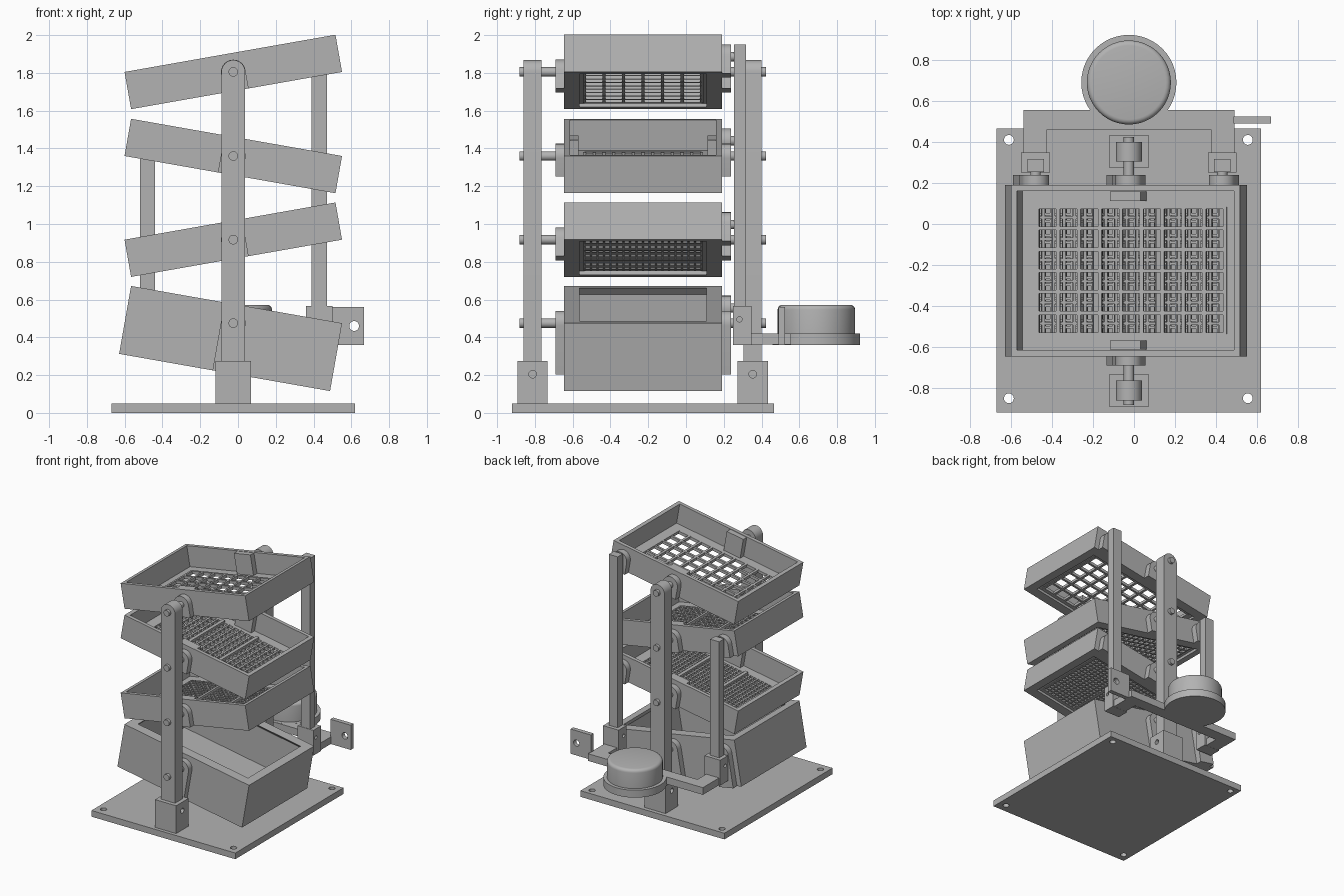
import bpy, bmesh
from math import sin, cos, pi, radians
from mathutils import Matrix, Vector

old = bpy.data.objects.get("Cube")
if old:
    bpy.data.objects.remove(old, do_unlink=True)

grey = bpy.data.materials.new("plain grey")
grey.use_nodes = True
grey.diffuse_color = (0.45, 0.45, 0.45, 1)
grey.node_tree.nodes["Principled BSDF"].inputs["Base Color"].default_value = grey.diffuse_color

PX = -0.025                      # pivot line
TY = -0.2275                     # tray centre in depth
PIVOTS = [1.805, 1.36, 0.917, 0.475]
IDENT = Matrix()


def finish(name, bm, matrix=IDENT, smooth=False):
    bmesh.ops.recalc_face_normals(bm, faces=bm.faces)
    bm.transform(matrix)
    mesh = bpy.data.meshes.new(name)
    bm.to_mesh(mesh)
    bm.free()
    mesh.materials.append(grey)
    ob = bpy.data.objects.new(name, mesh)
    bpy.context.collection.objects.link(ob)
    if smooth:
        bpy.ops.object.select_all(action='DESELECT')
        ob.select_set(True)
        bpy.context.view_layer.objects.active = ob
        bpy.ops.object.shade_smooth_by_angle(angle=radians(35))
    return ob


def add_box(bm, x0, x1, y0, y1, z0, z1):
    m = Matrix.Translation(((x0 + x1) / 2, (y0 + y1) / 2, (z0 + z1) / 2))
    bmesh.ops.create_cube(bm, size=1, matrix=m @ Matrix.Diagonal((x1 - x0, y1 - y0, z1 - z0, 1)))


def box(name, *bounds, matrix=IDENT):
    bm = bmesh.new()
    add_box(bm, *bounds)
    return finish(name, bm, matrix)


def loft(name, loops, matrix=IDENT, closed=False, smooth=False):
    """Skin a series of equal point loops; cap the ends or close the series."""
    bm = bmesh.new()
    rings = [[bm.verts.new(p) for p in loop] for loop in loops]
    n = len(rings[0])
    pairs = list(zip(rings, rings[1:]))
    if closed:
        pairs.append((rings[-1], rings[0]))
    else:
        bm.faces.new(rings[0])
        bm.faces.new(rings[-1])
    for a, b in pairs:
        for i in range(n):
            j = (i + 1) % n
            bm.faces.new((a[i], a[j], b[j], b[i]))
    return finish(name, bm, matrix, smooth)


def rect(hx, hy, z):
    return [(-hx, -hy, z), (hx, -hy, z), (hx, hy, z), (-hx, hy, z)]


def circle(r, z, n=48):
    return [(r * cos(2 * pi * i / n), r * sin(2 * pi * i / n), z) for i in range(n)]


def cylinder(name, centre, axis, r, length):
    m = Matrix.Translation(centre) @ Vector(axis).to_track_quat('Z', 'Y').to_matrix().to_4x4()
    return loft(name, [circle(r, s * length / 2, 24) for s in (-1, 1)], m, smooth=True)


def rounded_bar(name, x, r, z0, z1, y0, y1, matrix=IDENT):
    """Upright bar with a half-round top centred at z1."""
    prof = [(x - r, z0), (x + r, z0)]
    prof += [(x + r * cos(pi * i / 16), z1 + r * sin(pi * i / 16)) for i in range(17)]
    return loft(name, [[(px, y, pz) for px, pz in prof] for y in (y0, y1)], matrix, smooth=True)


def drill(ob, centre, axis, r, length=0.4):
    cutter = cylinder("cutter", centre, axis, r, length)
    cutter.hide_render = True
    mod = ob.modifiers.new("hole", 'BOOLEAN')
    mod.operation = 'DIFFERENCE'
    mod.solver = 'EXACT'
    mod.object = cutter
    bpy.context.view_layer.objects.active = ob
    bpy.ops.object.modifier_apply(modifier=mod.name)
    bpy.data.objects.remove(cutter, do_unlink=True)


# Base plate with corner holes
base = box("base_plate", -0.67, 0.62, -0.92, 0.465, 0, 0.05)
for hx in (-0.61, 0.555):
    for hy in (-0.85, 0.41):
        drill(base, (hx, hy, 0), (0, 0, 1), 0.024)

# Two pivot posts in drilled sockets, with pins at each level
for side, y in (("front", -0.812), ("back", 0.353)):
    socket = box(side + "_socket", PX - 0.095, PX + 0.095, y - 0.08, y + 0.08, 0.05, 0.275)
    drill(socket, (PX, y, 0.205), (1, 0, 0), 0.02)
    rounded_bar(side + "_post", PX, 0.063, 0.052, 1.805, y - 0.048, y + 0.048)
    inward = 0.06 if side == "front" else -0.06
    for z in PIVOTS:
        cylinder(side + "_pin", (PX, y + inward / 2, z), (0, 1, 0), 0.025, 0.2)

# Tilting sieve trays and the collecting bin
HX, HY = 0.567, 0.4175           # outer half sizes
MX, MY = 0.465, 0.31             # half sizes of the sieve field
for level, pz in enumerate(PIVOTS):
    tilt = radians(-10 if level % 2 == 0 else 10)
    m = Matrix.Translation((PX, TY, pz)) @ Matrix.Rotation(tilt, 4, 'Y')
    is_bin = level == 3
    bottom = -0.265 if is_bin else -0.1
    tag = "bin" if is_bin else "tray_%d" % (level + 1)
    if is_bin:
        loft(tag, [rect(HX, HY, bottom), rect(HX, HY, 0.1), rect(0.5, 0.337, 0.1),
                   rect(0.53, 0.38, 0.06), rect(0.53, 0.38, bottom + 0.03)], m)
    else:
        loft(tag, [rect(HX, HY, bottom), rect(HX, HY, 0.1),
                   rect(HX - 0.03, HY - 0.03, 0.1), rect(HX - 0.03, HY - 0.03, -0.065),
                   rect(MX, MY, -0.065), rect(MX, MY, -0.08),
                   rect(0.505, 0.337, -0.08), rect(0.505, 0.337, bottom)], m, closed=True)
        # Sieve bars, finer at each level down
        n = level + 1
        w = (0.009, 0.007, 0.006)[level]
        bm = bmesh.new()
        for i in range(9 * n + 1):
            x = -MX + 2 * MX * i / (9 * n)
            add_box(bm, x - w, x + w, -MY, MY, -0.085, -0.06)
        for i in range(6 * n + 1):
            y = -MY + 2 * MY * i / (6 * n)
            add_box(bm, -MX, MX, y - w, y + w, -0.084, -0.061)
        if level:                # dividing ribs
            for x in (-MX / 3, MX / 3):
                add_box(bm, x - 0.012, x + 0.012, -MY, MY, -0.086, -0.045)
        finish("sieve_%d" % n, bm, m)
        # Inner bosses behind the pivots
        for s in (-1, 1):
            ys = sorted((s * (HY - 0.032), s * (HY - 0.077)))
            box("pivot_boss", -0.075, 0.075, *ys, -0.07, 0.098, matrix=m)
    # Pivot lugs, and a drive lug near the raised end
    end = 1 if level % 2 == 0 else -1
    if is_bin:
        end = -1
    rounded_bar(tag + "_front_lug", 0, 0.065, bottom, 0, -HY - 0.046, -HY, m)
    rounded_bar(tag + "_back_lug", 0, 0.065, bottom, 0, HY, HY + 0.048, m)
    rounded_bar(tag + "_drive_lug", end * 0.462, 0.065, bottom, 0, HY, HY + 0.048, m)
    hub = m @ Vector((end * 0.462, HY + 0.055, 0))
    cylinder(tag + "_drive_pin", hub, (0, 1, 0), 0.025, 0.07)

# Drive rods standing in drilled feet on the yoke arms
for side, x, top in (("left", 0.43, 1.95), ("right", -0.48, 1.505)):
    box(side + "_drive_rod", x - 0.04, x + 0.04, 0.253, 0.318, 0.42, top)
    foot = box(side + "_rod_foot", x - 0.07, x + 0.07, 0.25, 0.348, 0.36, 0.565)
    drill(foot, (x, 0.283, 0.495), (1, 0, 0), 0.014)

# Yoke: a U-shaped flat frame
yoke = [(-0.54, 0.25), (-0.425, 0.25), (-0.425, 0.46), (0.375, 0.46),
        (0.375, 0.25), (0.49, 0.25), (0.49, 0.555), (-0.54, 0.555)]
loft("yoke", [[(x, y, z) for x, y in yoke] for z in (0.361, 0.419)])

# Motor: flange and drum with a softened top edge
at = Matrix.Translation((PX, 0.69, 0))
loft("motor_flange", [circle(0.232, 0.36), circle(0.232, 0.42)], at, smooth=True)
edge = [circle(0.18 + 0.025 * cos(a), 0.547 + 0.025 * sin(a))
        for a in (pi * i / 8 for i in range(5))]
loft("motor_drum", [circle(0.205, 0.415)] + edge, at, smooth=True)

# Side bracket plate with a bolt hole
bracket = box("side_bracket", 0.485, 0.668, 0.49, 0.525, 0.36, 0.56)
drill(bracket, (0.615, 0.51, 0.46), (0, 1, 0), 0.026)
